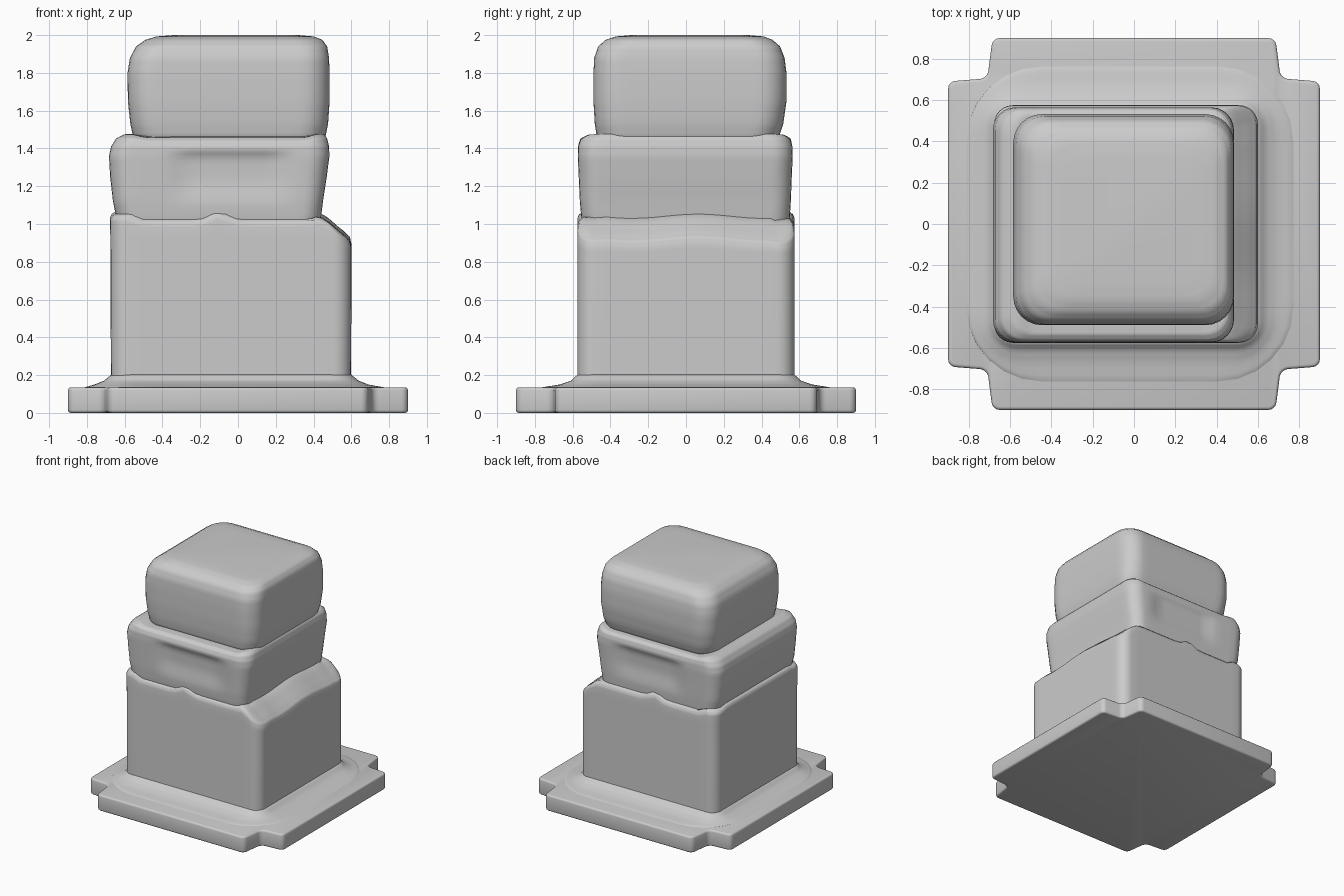
import bpy, bmesh, math

cube = bpy.data.objects.get("Cube")
if cube:
    bpy.data.objects.remove(cube, do_unlink=True)

grey = bpy.data.materials.new("plain grey")
grey.use_nodes = True
GREY = (0.6, 0.6, 0.6, 1)
grey.diffuse_color = GREY
grey.node_tree.nodes["Principled BSDF"].inputs["Base Color"].default_value = GREY


def finish(name, bm, angle):
    bmesh.ops.recalc_face_normals(bm, faces=bm.faces[:])
    mesh = bpy.data.meshes.new(name)
    bm.to_mesh(mesh)
    bm.free()
    mesh.materials.append(grey)
    obj = bpy.data.objects.new(name, mesh)
    bpy.context.collection.objects.link(obj)
    bpy.ops.object.select_all(action='DESELECT')
    obj.select_set(True)
    bpy.context.view_layer.objects.active = obj
    bpy.ops.object.shade_smooth_by_angle(angle=math.radians(angle))
    return obj


def rounded_rect(x0, x1, y0, y1, r, arc=6, side=16):
    """Outline with a fixed point count: four arcs joined by divided sides."""
    corners = [(x1 - r, y0 + r, -90), (x1 - r, y1 - r, 0),
               (x0 + r, y1 - r, 90), (x0 + r, y0 + r, 180)]
    arcs = []
    for cx, cy, start in corners:
        angles = [math.radians(start + 90 * i / arc) for i in range(arc + 1)]
        arcs.append([(cx + r * math.cos(a), cy + r * math.sin(a)) for a in angles])
    pts = []
    for i, a in enumerate(arcs):
        (ax, ay), (bx, by) = a[-1], arcs[(i + 1) % 4][0]
        pts += a
        pts += [(ax + (bx - ax) * t / side, ay + (by - ay) * t / side)
                for t in range(1, side)]
    return pts


def loft(name, rings, steps=3, warp=None, angle=50):
    """Skin through rings given as (z, x0, x1, y0, y1, corner radius)."""
    levels = [rings[0]]
    for a, b in zip(rings, rings[1:]):
        levels += [[p + (q - p) * s / steps for p, q in zip(a, b)]
                   for s in range(1, steps + 1)]
    bm = bmesh.new()
    loops = []
    for z, *box in levels:
        loop = []
        for x, y in rounded_rect(*box):
            co = (x, y, z)
            loop.append(bm.verts.new(warp(*co) if warp else co))
        loops.append(loop)
    for a, b in zip(loops, loops[1:]):
        for i in range(len(a)):
            j = (i + 1) % len(a)
            bm.faces.new((a[i], a[j], b[j], b[i]))
    bm.faces.new(loops[0][::-1])
    bm.faces.new(loops[-1])
    return finish(name, bm, angle)


def smooth(a, b, v):
    t = min(1, max(0, (v - a) / (b - a)))
    return t * t * (3 - 2 * t)


# Base plate: square with notched corners
quarter = [(0.9, 0.69), (0.71, 0.705), (0.685, 0.9)]
outline = []
for sx, sy in ((1, 1), (-1, 1), (-1, -1), (1, -1)):
    pts = [(sx * x, sy * y) for x, y in quarter]
    outline += pts if sx * sy > 0 else pts[::-1]
bm = bmesh.new()
bottom = bm.faces.new([bm.verts.new((x, y, 0)) for x, y in outline])
top = bmesh.ops.extrude_face_region(bm, geom=[bottom])
for v in top["geom"]:
    if isinstance(v, bmesh.types.BMVert):
        v.co.z = 0.135
upright = [e for e in bm.edges if abs(e.verts[0].co.z - e.verts[1].co.z) > 0.1]
bmesh.ops.bevel(bm, geom=upright, offset=0.035, segments=4, profile=0.5,
                affect='EDGES')
rims = [e for e in bm.edges if len(e.link_faces) == 2
        and any(len(f.verts) > 4 for f in e.link_faces)]
bmesh.ops.bevel(bm, geom=rims, offset=0.015, segments=3, profile=0.5,
                affect='EDGES')
finish("base_plate", bm, 50)

# Flared foot between plate and body
loft("base_flare", [
    (0.120, -0.83, 0.80, -0.79, 0.79, 0.42),
    (0.136, -0.81, 0.77, -0.76, 0.76, 0.36),
    (0.150, -0.76, 0.69, -0.67, 0.67, 0.22),
    (0.170, -0.71, 0.64, -0.61, 0.61, 0.14),
    (0.202, -0.672, 0.60, -0.575, 0.575, 0.10)])


# Body: its upper rim dips on one side and ripples on front and back
def body_warp(x, y, z):
    k = smooth(0.80, 0.98, z)
    dip = -0.085 * smooth(0.42, 0.60, x)
    wave = 0.0
    if abs(y) > 0.45:
        wave = 0.045 * math.exp(-((x + 0.1) / 0.06) ** 2) - 0.012
    if x > 0.4:
        wave += 0.012 * math.sin(9 * y + 1)
    if x < -0.55:
        wave += 0.03
    return x, y, z + k * (dip + wave)


loft("body", [
    (0.195, -0.672, 0.598, -0.575, 0.575, 0.09),
    (0.55, -0.675, 0.60, -0.575, 0.575, 0.09),
    (0.85, -0.675, 0.60, -0.575, 0.575, 0.09),
    (0.97, -0.677, 0.60, -0.575, 0.575, 0.09),
    (1.005, -0.677, 0.592, -0.573, 0.573, 0.09),
    (1.025, -0.668, 0.56, -0.565, 0.565, 0.09),
    (1.04, -0.64, 0.48, -0.545, 0.55, 0.09),
    (1.05, -0.58, 0.40, -0.50, 0.50, 0.09)], warp=body_warp)


# Middle block: shallow pressed panel on front and back, lifted side rims
def middle_warp(x, y, z):
    if abs(y) > 0.5:
        panel = (smooth(-0.36, -0.29, x) * smooth(0.28, 0.21, -0 + x)
                 * smooth(1.08, 1.25, z) * (1 - smooth(1.34, 1.40, z)))
        y -= math.copysign(0.022 * panel, y)
    rim = smooth(0.34, 0.43, x) + smooth(0.48, 0.57, -x)
    return x, y, z + 0.018 * rim * smooth(1.40, 1.46, z)


loft("middle_block", [
    (0.98, -0.63, 0.43, -0.545, 0.545, 0.10),
    (1.04, -0.645, 0.44, -0.555, 0.55, 0.10),
    (1.12, -0.662, 0.45, -0.562, 0.555, 0.10),
    (1.25, -0.677, 0.47, -0.568, 0.56, 0.11),
    (1.36, -0.683, 0.484, -0.573, 0.565, 0.11),
    (1.41, -0.672, 0.482, -0.572, 0.563, 0.11),
    (1.44, -0.645, 0.472, -0.56, 0.555, 0.11),
    (1.457, -0.60, 0.455, -0.535, 0.535, 0.11),
    (1.46, -0.54, 0.42, -0.49, 0.50, 0.11)], steps=4, warp=middle_warp)

# Head block: softly bulging, rounded on top
loft("head_block", [
    (1.42, -0.53, 0.44, -0.44, 0.46, 0.13),
    (1.46, -0.555, 0.463, -0.472, 0.492, 0.14),
    (1.53, -0.57, 0.477, -0.483, 0.515, 0.14),
    (1.65, -0.583, 0.485, -0.49, 0.532, 0.14),
    (1.80, -0.585, 0.485, -0.49, 0.532, 0.14),
    (1.88, -0.572, 0.482, -0.486, 0.522, 0.14),
    (1.94, -0.54, 0.472, -0.465, 0.498, 0.14),
    (1.975, -0.49, 0.447, -0.425, 0.458, 0.13),
    (1.993, -0.43, 0.40, -0.37, 0.41, 0.12),
    (2.0, -0.34, 0.32, -0.29, 0.33, 0.11)])
